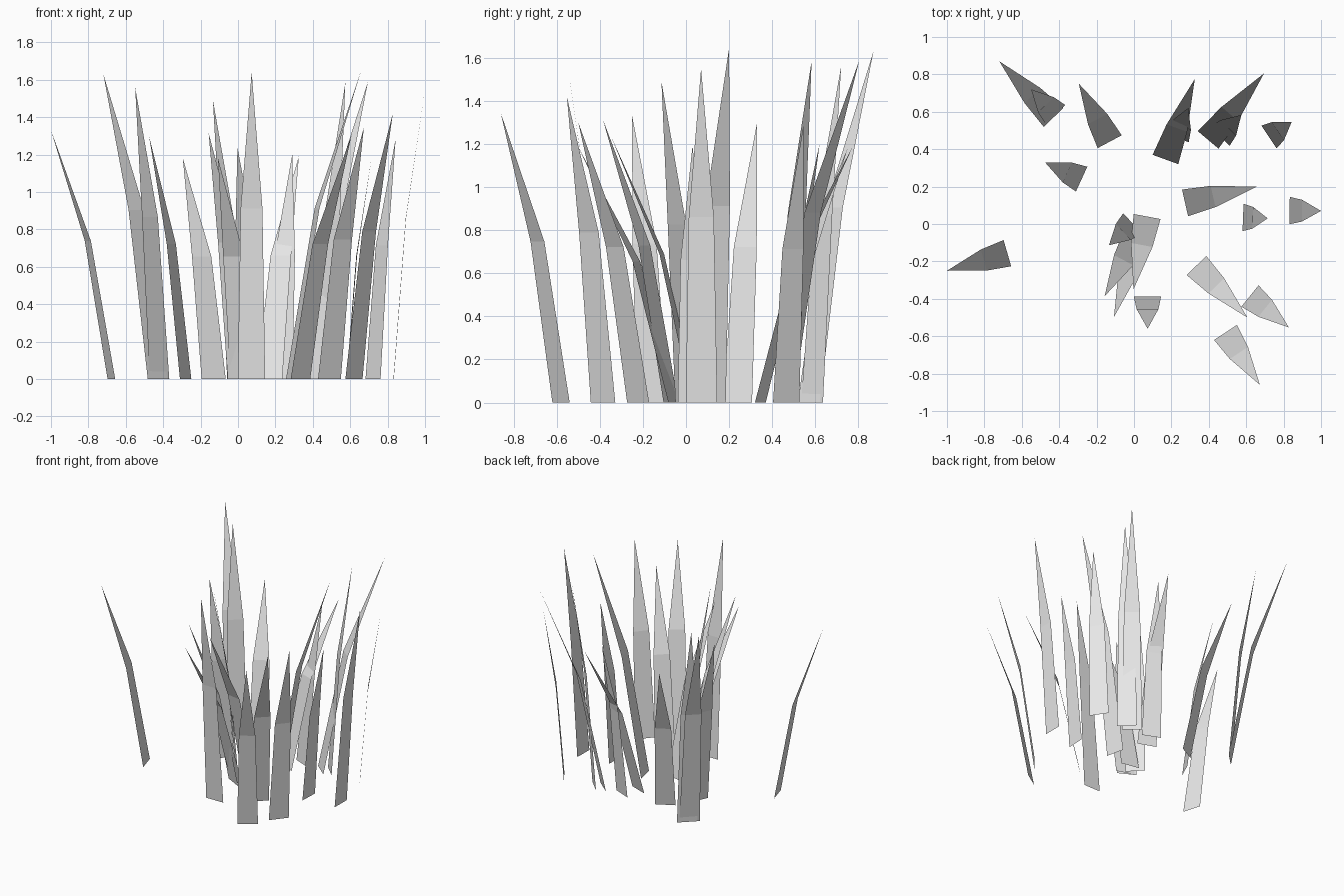
import bpy
import bmesh
from mathutils import Vector

# Remove the default cube if the scene has one
default_cube = bpy.data.objects.get("Cube")
if default_cube is not None:
    bpy.data.objects.remove(default_cube, do_unlink=True)

# One plain grey for the whole tuft
blade_grey = bpy.data.materials.new("light_grey")
blade_grey.use_nodes = True
grey = (0.8, 0.8, 0.8, 1)
blade_grey.diffuse_color = grey
for node in blade_grey.node_tree.nodes:
    if node.type == "BSDF_PRINCIPLED":
        node.inputs["Base Color"].default_value = grey

BASE_WIDTH = 0.146     # width of every blade at the ground
MIDDLE_WIDTH = 0.8     # share of the base width left at the bend
BEND_HEIGHT = 0.555    # share of the height where the blade bends
BEND_REACH = 0.39      # share of the outward lean reached at the bend


def grass_blade(name, root_x, root_y, tip_x, tip_y, height):
    """Flat blade: a tapering lower strip, one bend and a pointed top."""
    root = Vector((root_x, root_y, 0))
    lean = Vector((tip_x, tip_y, 0)) - root
    up = Vector((0, 0, height))
    # The ground edge is square to the direction of lean
    side = Vector((-lean.y, lean.x, 0)).normalized() * BASE_WIDTH / 2
    bend = root + lean * BEND_REACH + up * BEND_HEIGHT
    narrow = side * MIDDLE_WIDTH

    bm = bmesh.new()
    left_root = bm.verts.new(root + side)
    right_root = bm.verts.new(root - side)
    left_bend = bm.verts.new(bend + narrow)
    right_bend = bm.verts.new(bend - narrow)
    tip = bm.verts.new(root + lean + up)
    bm.faces.new((left_root, right_root, right_bend, left_bend))
    bm.faces.new((left_bend, right_bend, tip))

    # Let the inner face of the blade look upward
    bm.normal_update()
    for face in bm.faces:
        if face.normal.z < 0:
            face.normal_flip()

    mesh = bpy.data.meshes.new(name)
    bm.to_mesh(mesh)
    bm.free()
    mesh.materials.append(blade_grey)
    blade = bpy.data.objects.new(name, mesh)
    bpy.context.scene.collection.objects.link(blade)
    return blade


# Root centre, tip position and height of the blades, by patch of the tuft
patches = {
    "back_right": [
        (-.43, .57, -.72, .87, 1.63),
        (-.42, .585, -.55, .72, 1.56),
        (-.13, .44, -.295, .75, 1.18),
        (-.28, .24, -.476, .33, 1.3),
    ],
    "side_right": [
        (-.677, -.156, -1, -.25, 1.33),
    ],
    "back_left": [
        (.168, .345, .325, .775, 1.19),
        (.225, .465, .29, .62, 1.2),
        (.396, .45, .695, .805, 1.59),
        (.46, .47, .574, .583, 1.585),
        (.722, .465, .843, .545, 1.285),
    ],
    "side_left": [
        (.273, .113, .657, .2, 1.645),
        (.583, .035, .715, .03, 1.19),
        (.832, .072, 1, .07, 1.55),
    ],
    "front_left": [
        (.62, -.385, .828, -.553, 1.42),
        (.489, -.58, .673, -.86, 1.345),
        (.334, -.222, .606, -.5, 1.3),
    ],
    "middle": [
        (.072, -.388, .073, -.56, 1.64),
        (.07, .04, -.003, -.35, 1.24),
        (-.008, .004, -.134, -.114, 1.49),
        (.01, -.07, -.157, -.386, 1.315),
        (.03, -.06, -.107, -.497, 1.18),
    ],
}

for patch, blades in patches.items():
    for number, measures in enumerate(blades, start=1):
        grass_blade(f"grass_blade_{patch}_{number}", *measures)
